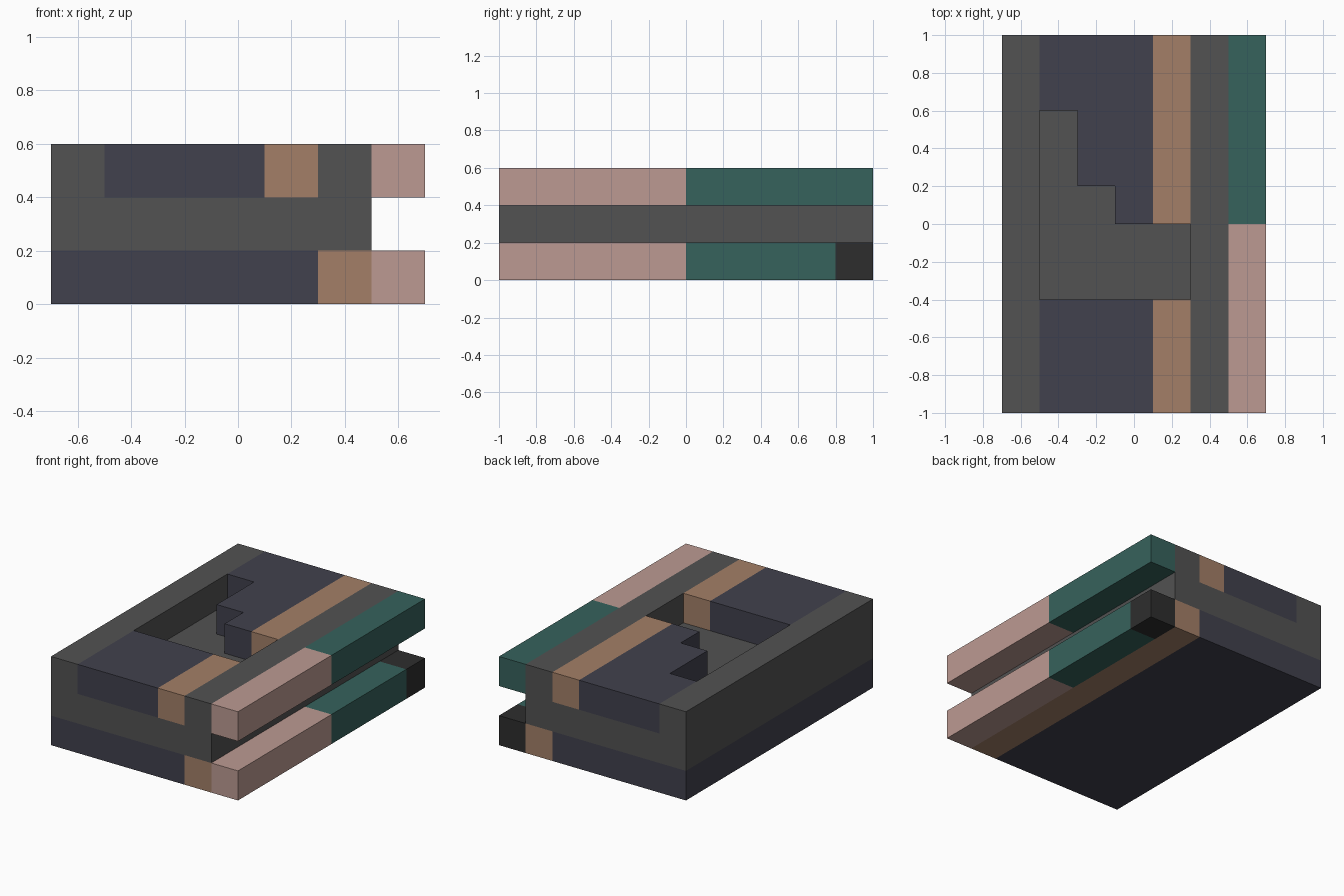
import bpy
import bmesh

cube = bpy.data.objects.get("Cube")
if cube:
    bpy.data.objects.remove(cube, do_unlink=True)


def material(name, colour):
    mat = bpy.data.materials.new(name)
    mat.use_nodes = True
    rgba = (*colour, 1)
    mat.diffuse_color = rgba
    bsdf = mat.node_tree.nodes["Principled BSDF"]
    bsdf.inputs["Base Color"].default_value = rgba
    bsdf.inputs["Roughness"].default_value = 0.9
    return mat


grey = material("grey", (0.084, 0.084, 0.084))
navy = material("navy", (0.053, 0.053, 0.074))
tan = material("tan", (0.366, 0.212, 0.136))
teal = material("teal", (0.037, 0.122, 0.107))
pink = material("pink", (0.503, 0.323, 0.288))
black = material("black", (0.027, 0.027, 0.027))

LAYER = 0.2  # thickness of each of the three layers


def prism(name, outline, layer, mat):
    """Extrude a plan outline upward by one layer."""
    bm = bmesh.new()
    face = bm.faces.new([bm.verts.new((x, y, layer * LAYER)) for x, y in outline])
    top = bmesh.ops.extrude_face_region(bm, geom=[face])["geom"]
    verts = [v for v in top if isinstance(v, bmesh.types.BMVert)]
    bmesh.ops.translate(bm, verts=verts, vec=(0, 0, LAYER))
    bmesh.ops.recalc_face_normals(bm, faces=bm.faces)
    mesh = bpy.data.meshes.new(name)
    bm.to_mesh(mesh)
    bm.free()
    mesh.materials.append(mat)
    obj = bpy.data.objects.new(name, mesh)
    bpy.context.collection.objects.link(obj)


def block(name, x0, x1, y0, y1, layer, mat):
    prism(name, [(x0, y0), (x1, y0), (x1, y1), (x0, y1)], layer, mat)


# Bottom layer
block("base_plate", -0.7, 0.3, -1, 1, 0, navy)
block("base_strip", 0.3, 0.5, -1, 1, 0, tan)
block("lower_bar_front", 0.5, 0.7, -1, 0, 0, pink)
block("lower_bar_back", 0.5, 0.7, 0, 0.8, 0, teal)
block("lower_bar_end", 0.5, 0.7, 0.8, 1, 0, black)

# Middle layer, which is also the floor of the recess
block("core_slab", -0.7, 0.5, -1, 1, 1, grey)

# Top layer rails and side bar
block("right_rail", -0.7, -0.5, -1, 1, 2, grey)
block("left_rail", 0.3, 0.5, -1, 1, 2, grey)
block("upper_bar_front", 0.5, 0.7, -1, 0, 2, pink)
block("upper_bar_back", 0.5, 0.7, 0, 1, 2, teal)

# Top layer decks around the stepped recess
block("front_deck", -0.5, 0.1, -1, -0.4, 2, navy)
block("front_strip", 0.1, 0.3, -1, -0.4, 2, tan)
block("back_strip", 0.1, 0.3, 0, 1, 2, tan)
prism("back_stepped_deck",
      [(-0.5, 1), (-0.5, 0.6), (-0.3, 0.6), (-0.3, 0.2),
       (-0.1, 0.2), (-0.1, 0), (0.1, 0), (0.1, 1)], 2, navy)
